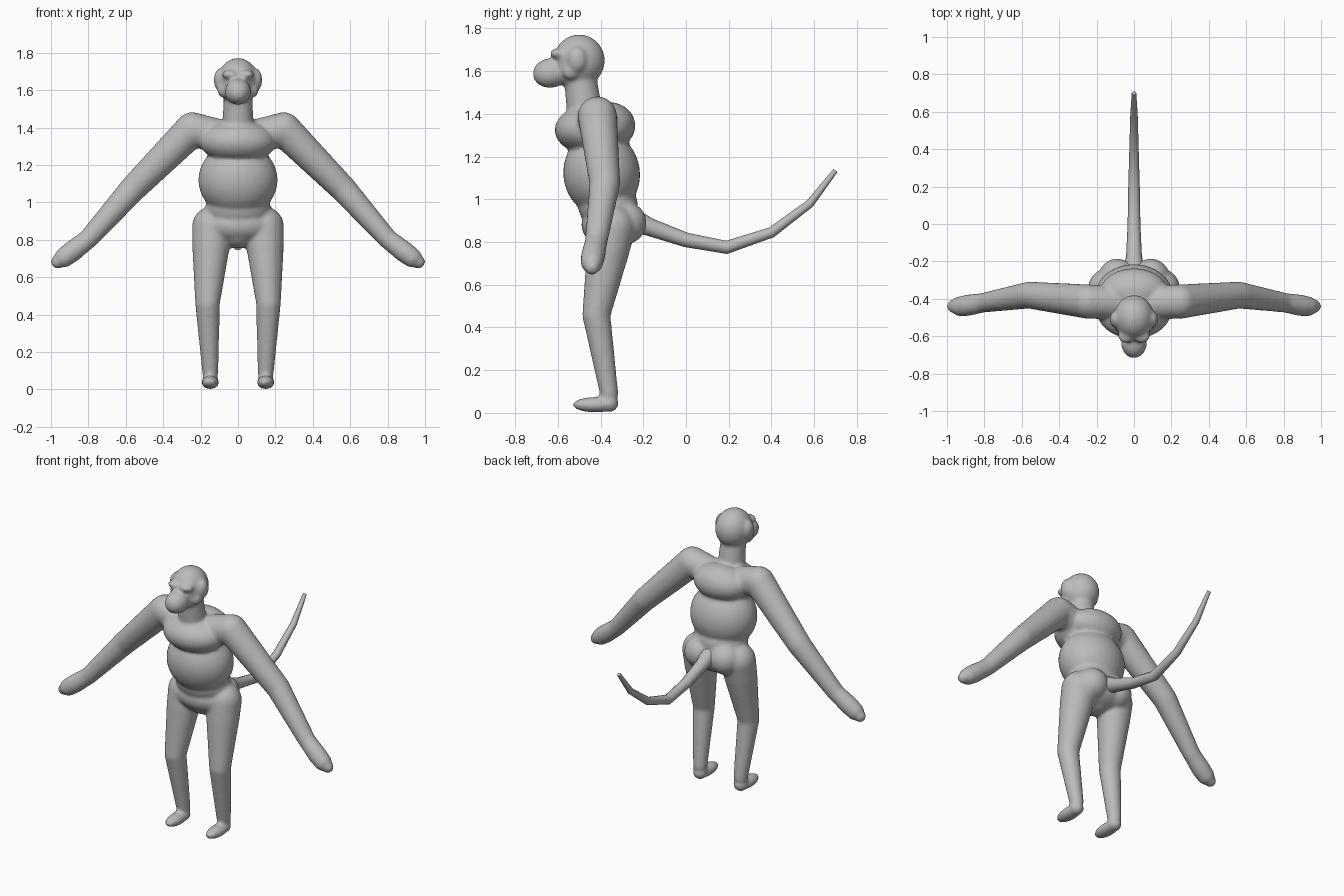
import bpy, bmesh
from mathutils import Vector, Matrix

if "Cube" in bpy.data.objects:
    bpy.data.objects.remove(bpy.data.objects["Cube"])

fur = bpy.data.materials.new("grey_fur")
fur.diffuse_color = (0.5, 0.5, 0.5, 1)
fur.use_nodes = True
fur.node_tree.nodes["Principled BSDF"].inputs["Base Color"].default_value = fur.diffuse_color

bm = bmesh.new()


def blob(center, radii, tilt=0.0, sides=(1,)):
    """Ellipsoid, tilted about x, optionally on both sides."""
    for s in sides:
        c = Vector((center[0] * s, center[1], center[2]))
        m = Matrix.Translation(c) @ Matrix.Rotation(tilt, 4, 'X') @ Matrix.Diagonal((*radii, 1))
        bmesh.ops.create_uvsphere(bm, u_segments=32, v_segments=20, radius=1, matrix=m)


def limb(points, sides=(1,)):
    """Chain of tapered cones with round joints; points are (x, y, z, radius)."""
    for s in sides:
        pts = [(Vector((x * s, y, z)), r) for x, y, z, r in points]
        for p, r in pts:
            bmesh.ops.create_uvsphere(bm, u_segments=24, v_segments=16, radius=r,
                                      matrix=Matrix.Translation(p))
        for (a, ra), (b, rb) in zip(pts, pts[1:]):
            d = b - a
            m = Matrix.Translation((a + b) / 2) @ d.to_track_quat('Z', 'Y').to_matrix().to_4x4()
            bmesh.ops.create_cone(bm, cap_ends=True, segments=24, radius1=ra, radius2=rb,
                                  depth=d.length, matrix=m)


BOTH = (1, -1)

# Head: skull, jaw, muzzle, brows, ears, neck
blob((0, -0.50, 1.65), (0.108, 0.12, 0.122))
blob((0, -0.54, 1.60), (0.085, 0.085, 0.07))
blob((0, -0.632, 1.592), (0.07, 0.086, 0.07), 0.15)
blob((0.042, -0.598, 1.683), (0.045, 0.04, 0.024), 0, BOTH)
blob((0.098, -0.51, 1.655), (0.032, 0.045, 0.06), 0, BOTH)
blob((0.08, -0.54, 1.60), (0.03, 0.04, 0.04), 0, BOTH)
limb([(0, -0.50, 1.60, 0.075), (0, -0.47, 1.38, 0.085)])

# Torso: chest, upper back, belly, pelvis, buttocks
blob((0, -0.45, 1.325), (0.205, 0.165, 0.115))
blob((0, -0.36, 1.345), (0.18, 0.123, 0.11))
blob((0, -0.395, 1.12), (0.212, 0.18, 0.20), 0.12)
blob((0, -0.365, 0.97), (0.175, 0.14, 0.12))
blob((0, -0.345, 0.88), (0.20, 0.145, 0.11))
blob((0, -0.36, 0.83), (0.10, 0.10, 0.075))
blob((0.09, -0.285, 0.89), (0.10, 0.10, 0.10), 0, BOTH)

# Arms and hands
limb([(0.12, -0.42, 1.36, 0.09), (0.245, -0.415, 1.39, 0.092),
      (0.56, -0.38, 1.075, 0.072), (0.80, -0.42, 0.805, 0.053)], BOTH)
limb([(0.80, -0.42, 0.805, 0.052), (0.89, -0.435, 0.735, 0.057),
      (0.93, -0.44, 0.705, 0.053), (0.965, -0.44, 0.682, 0.036)], BOTH)

# Legs and feet
limb([(0.138, -0.345, 0.87, 0.108), (0.145, -0.365, 0.76, 0.10),
      (0.163, -0.42, 0.46, 0.066), (0.148, -0.36, 0.09, 0.043)], BOTH)
blob((0.148, -0.425, 0.038), (0.047, 0.107, 0.036), 0, BOTH)
blob((0.148, -0.36, 0.045), (0.044, 0.044, 0.042), 0, BOTH)

# Fuse into one skin and soften the joins
mesh = bpy.data.meshes.new("body")
bm.to_mesh(mesh)
bm.free()
mesh.materials.append(fur)
body = bpy.data.objects.new("body", mesh)
bpy.context.collection.objects.link(body)
fuse = body.modifiers.new("fuse", 'REMESH')
fuse.mode = 'VOXEL'
fuse.voxel_size = 0.01
fuse.use_smooth_shade = True
soften = body.modifiers.new("soften", 'SMOOTH')
soften.factor = 0.5
soften.iterations = 8

# Tail
curve = bpy.data.curves.new("tail", 'CURVE')
curve.dimensions = '3D'
curve.bevel_depth = 1
curve.bevel_resolution = 4
curve.use_fill_caps = True
path = [(-0.27, 0.91, 0.06), (-0.17, 0.87, 0.042), (0, 0.81, 0.034), (0.19, 0.775, 0.031),
        (0.40, 0.845, 0.025), (0.58, 0.98, 0.02), (0.70, 1.135, 0.012)]
spline = curve.splines.new('POLY')
spline.points.add(len(path) - 1)
for pt, (y, z, r) in zip(spline.points, path):
    pt.co = (0, y, z, 1)
    pt.radius = r
curve.materials.append(fur)
tail = bpy.data.objects.new("tail", curve)
bpy.context.collection.objects.link(tail)
